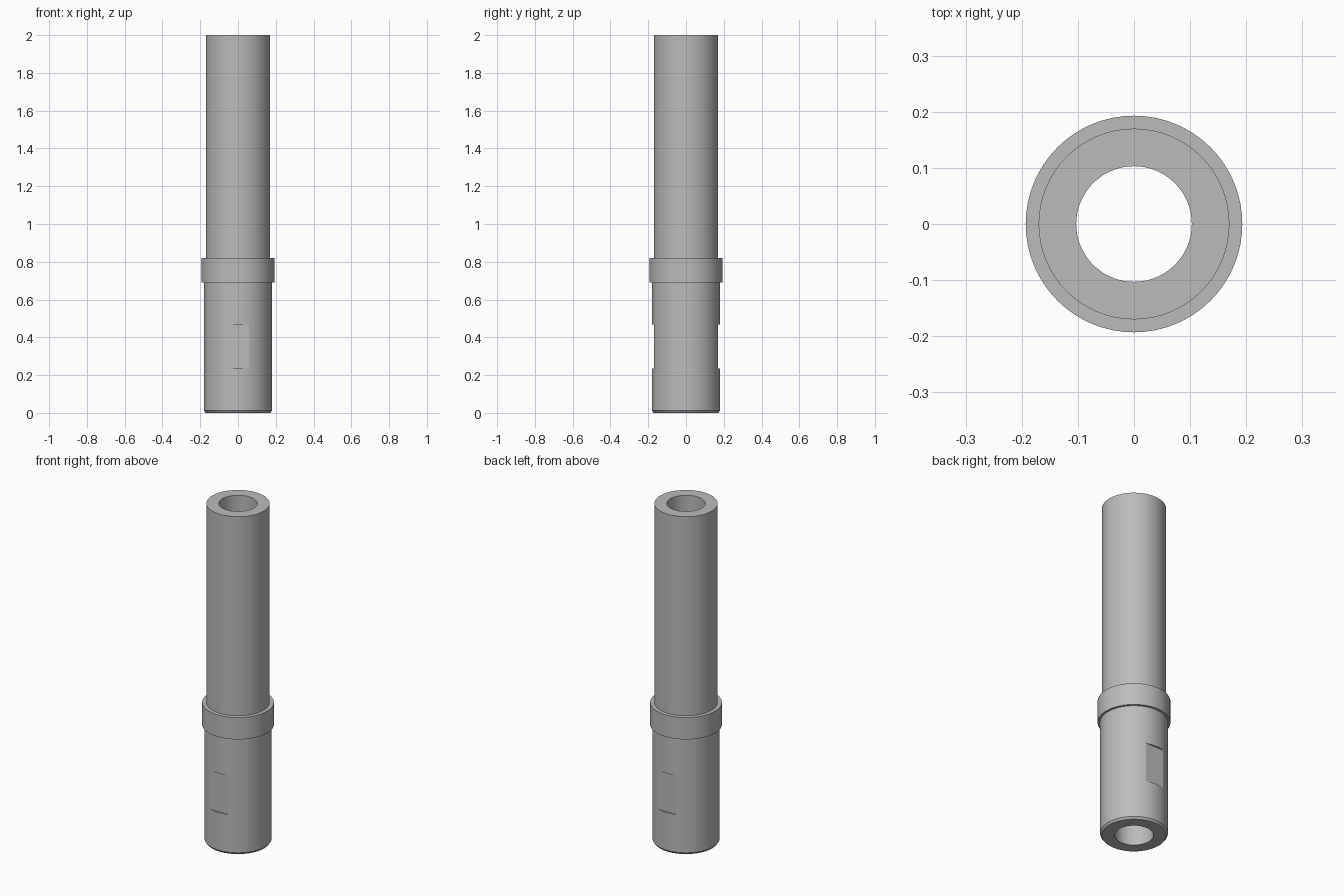
import bpy, bmesh
from math import pi, sin, cos, radians

SEGMENTS = 64

old = bpy.data.objects.get("Cube")
if old:
    bpy.data.objects.remove(old, do_unlink=True)

# Single grey metal
metal = bpy.data.materials.new("grey metal")
metal.use_nodes = True
grey = (0.5, 0.5, 0.5, 1)
metal.diffuse_color = grey
metal.node_tree.nodes["Principled BSDF"].inputs["Base Color"].default_value = grey


def lathe(name, profile):
    """Revolve a closed (radius, height) profile around z."""
    bm = bmesh.new()
    rings = []
    for i in range(SEGMENTS):
        a = 2 * pi * i / SEGMENTS
        rings.append([bm.verts.new((r * cos(a), r * sin(a), z)) for r, z in profile])
    n = len(profile)
    for i in range(SEGMENTS):
        a, b = rings[i], rings[(i + 1) % SEGMENTS]
        for j in range(n):
            k = (j + 1) % n
            bm.faces.new((a[j], b[j], b[k], a[k]))
    bmesh.ops.recalc_face_normals(bm, faces=bm.faces)
    mesh = bpy.data.meshes.new(name)
    bm.to_mesh(mesh)
    bm.free()
    obj = bpy.data.objects.new(name, mesh)
    bpy.context.collection.objects.link(obj)
    mesh.materials.append(metal)
    return obj


# Hollow shaft: chamfered foot, lower body, collar, long upper tube
bore, tube, body, collar = 0.103, 0.17, 0.18, 0.193
shaft = lathe("hollow_shaft", [
    (bore, 0), (body - 0.009, 0), (body, 0.012), (body, 0.69),
    (collar, 0.69), (collar, 0.82), (tube, 0.82), (tube, 2), (bore, 2),
])

# Wrench flats cut into the front and back of the lower body
flat_y, flat_low, flat_high = 0.17, 0.235, 0.467
for side, label in ((-1, "front"), (1, "back")):
    bpy.ops.mesh.primitive_cube_add(
        size=1, location=(0, side * (flat_y + 0.05), (flat_low + flat_high) / 2))
    cutter = bpy.context.object
    cutter.name = label + "_flat_cutter"
    cutter.scale = (0.4, 0.1, flat_high - flat_low)
    cutter.hide_render = True
    cut = shaft.modifiers.new(label + "_flat", "BOOLEAN")
    cut.operation = "DIFFERENCE"
    cut.solver = "EXACT"
    cut.object = cutter
    bpy.ops.object.select_all(action="DESELECT")
    shaft.select_set(True)
    bpy.context.view_layer.objects.active = shaft
    bpy.ops.object.modifier_apply(modifier=cut.name)
    bpy.data.objects.remove(cutter, do_unlink=True)

bpy.ops.object.shade_smooth_by_angle(angle=radians(15))
